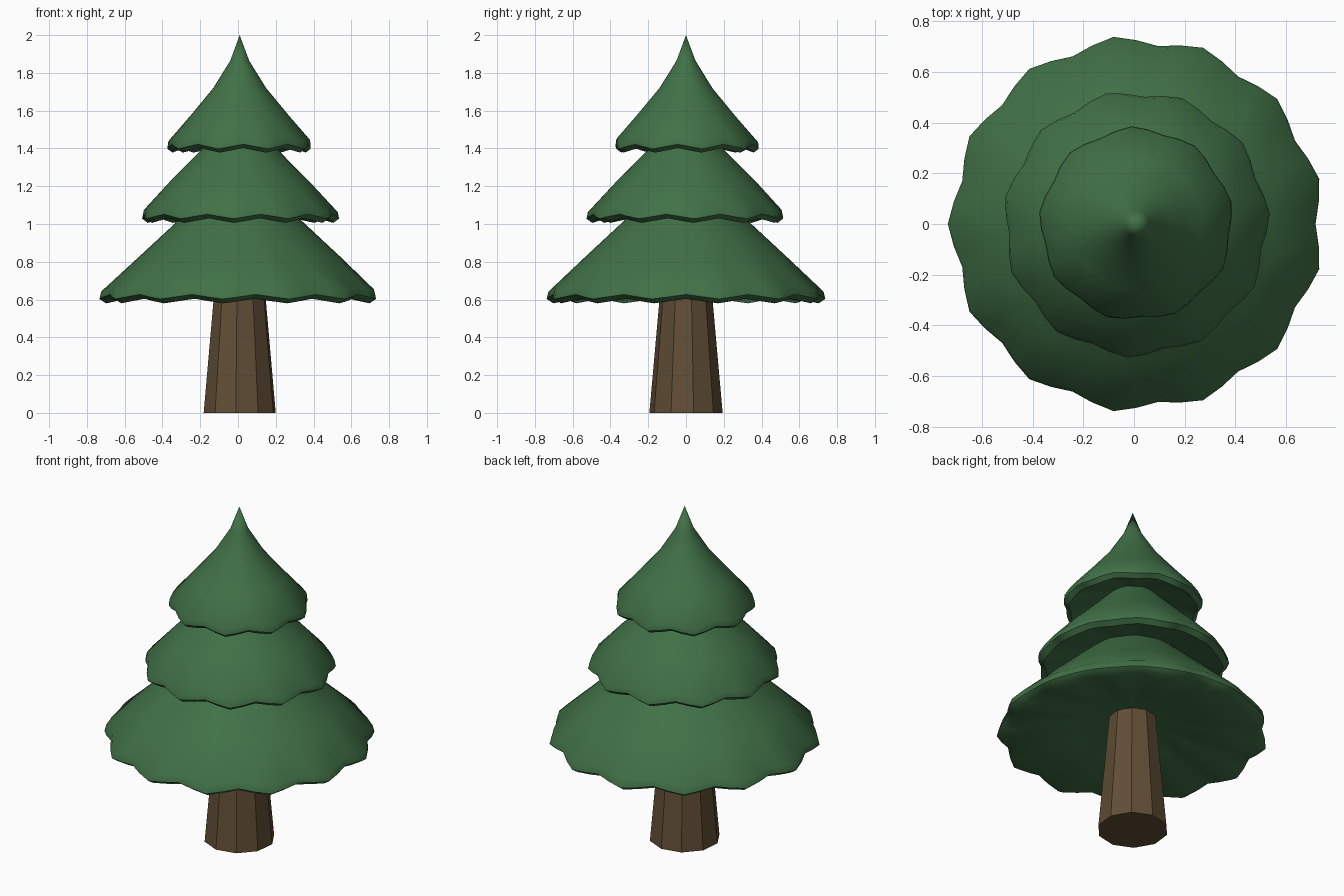
import bpy
import bmesh
from math import sin, cos, pi, radians

if "Cube" in bpy.data.objects:
    bpy.data.objects.remove(bpy.data.objects["Cube"])

SHIFT_X = 0.009  # keeps the uneven scalloped outline centred


def make_material(name, color):
    mat = bpy.data.materials.new(name)
    mat.diffuse_color = (*color, 1.0)
    mat.use_nodes = True
    mat.node_tree.nodes["Principled BSDF"].inputs["Base Color"].default_value = mat.diffuse_color
    return mat


def make_object(name, bm, mat):
    bmesh.ops.recalc_face_normals(bm, faces=bm.faces)
    mesh = bpy.data.meshes.new(name)
    bm.to_mesh(mesh)
    bm.free()
    mesh.materials.append(mat)
    obj = bpy.data.objects.new(name, mesh)
    obj.location.x = SHIFT_X
    bpy.context.collection.objects.link(obj)
    return obj


def lathe(bm, profile, ring_points):
    """Skin rings between a first and last point lying on the axis."""
    first = bm.verts.new((0, 0, profile[0][1]))
    last = bm.verts.new((0, 0, profile[-1][1]))
    rings = [[bm.verts.new(p) for p in ring_points(*row)] for row in profile[1:-1]]
    n = len(rings[0])
    for i in range(n):
        j = (i + 1) % n
        bm.faces.new((first, rings[0][i], rings[0][j]))
        for a, b in zip(rings, rings[1:]):
            bm.faces.new((a[i], b[i], b[j], a[j]))
        bm.faces.new((rings[-1][i], last, rings[-1][j]))


def foliage_tier(name, profile, lobes, notch_angle, mat):
    """Skirt of needles whose rim bulges and droops once per lobe."""
    count = lobes * 4

    def ring(r, z, wave):
        pts = []
        for i in range(count):
            t = 2 * pi * i / count
            lobe = -cos(lobes * t)  # -1 in a notch, +1 on a lobe
            rr = r * (1 + 0.025 * wave * lobe)
            zz = z - 0.012 * wave * lobe
            a = t + radians(notch_angle)
            pts.append((rr * cos(a), rr * sin(a), zz))
        return pts

    bm = bmesh.new()
    lathe(bm, profile, ring)
    obj = make_object(name, bm, mat)
    bpy.ops.object.select_all(action='DESELECT')
    obj.select_set(True)
    bpy.context.view_layer.objects.active = obj
    bpy.ops.object.shade_smooth_by_angle(angle=radians(50))
    return obj


green = make_material("needle green", (0.052, 0.165, 0.062))
brown = make_material("bark brown", (0.118, 0.075, 0.036))

# Tapered ten-sided trunk
bm = bmesh.new()
lathe(bm, [(0, 0), (0.195, 0), (0.127, 0.76), (0, 0.76)],
      lambda r, z: [(r * cos(radians(12 + 36 * i)), r * sin(radians(12 + 36 * i)), z)
                    for i in range(10)])
make_object("trunk", bm, brown)

# Foliage tiers: (radius, height, rim waviness) from tip to underside centre
foliage_tier("lower_foliage",
             [(0, 1.30, 0), (0.12, 1.20, 0), (0.33, 1.015, 0.1), (0.54, 0.82, 0.4),
              (0.715, 0.655, 1), (0.725, 0.615, 1), (0.69, 0.592, 1),
              (0.36, 0.66, 0.4), (0, 0.715, 0)],
             13, 0, green)
foliage_tier("middle_foliage",
             [(0, 1.62, 0), (0.09, 1.51, 0), (0.21, 1.385, 0.1), (0.37, 1.225, 0.4),
              (0.508, 1.075, 1), (0.515, 1.04, 1), (0.485, 1.018, 1),
              (0.26, 1.08, 0.4), (0, 1.13, 0)],
             11, 21, green)
foliage_tier("top_foliage",
             [(0, 2.0, 0), (0.05, 1.865, 0), (0.14, 1.72, 0.1), (0.26, 1.575, 0.4),
              (0.373, 1.445, 1), (0.376, 1.41, 1), (0.35, 1.39, 1),
              (0.18, 1.45, 0.4), (0, 1.49, 0)],
             9, -7, green)
